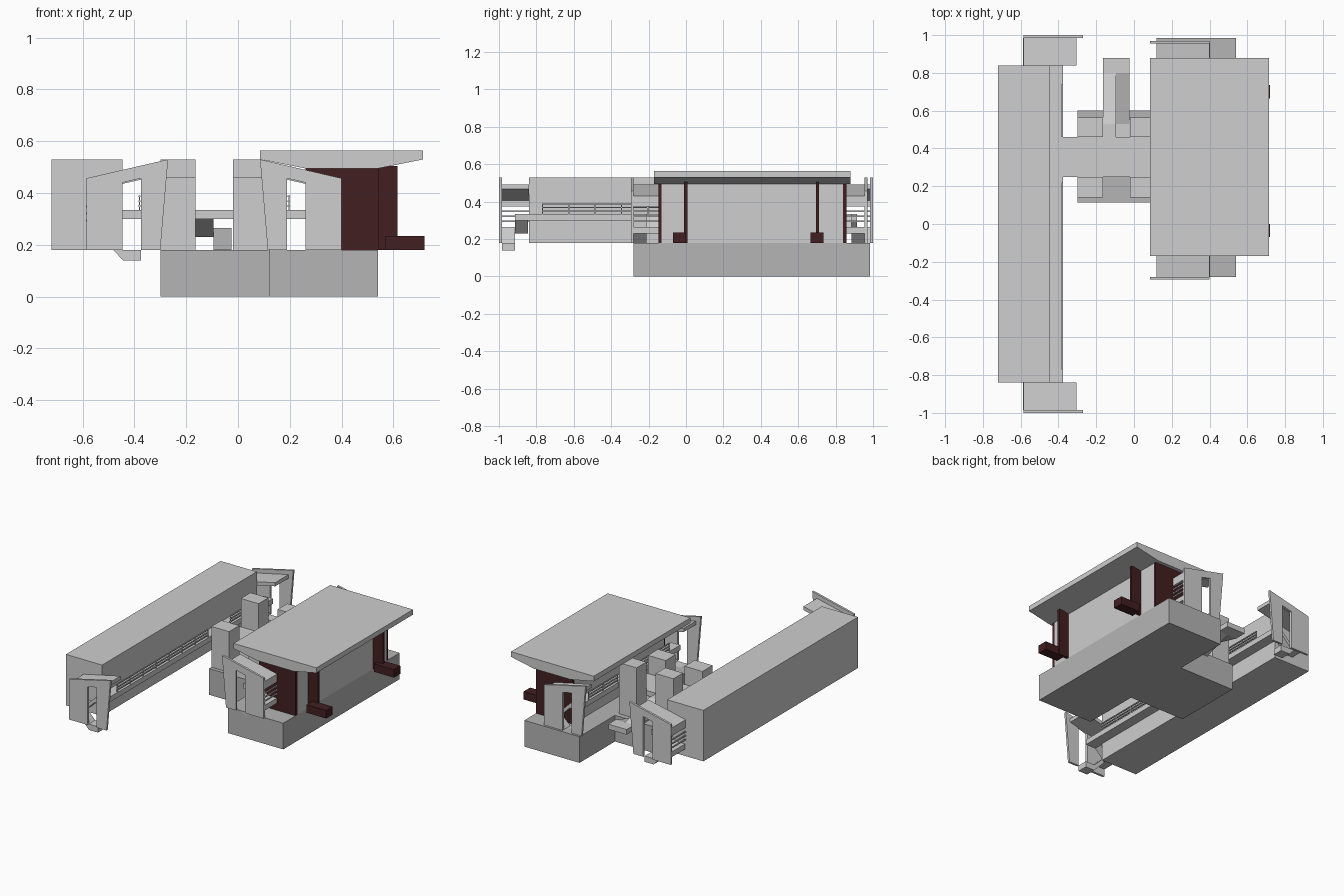
import bpy, bmesh

if "Cube" in bpy.data.objects:
    bpy.data.objects.remove(bpy.data.objects["Cube"])

def material(name, rgb):
    m = bpy.data.materials.new(name)
    m.diffuse_color = (*rgb, 1)
    m.use_nodes = True
    m.node_tree.nodes["Principled BSDF"].inputs["Base Color"].default_value = m.diffuse_color
    return m

LIGHT = material("light_concrete", (0.62, 0.62, 0.62))
GREY = material("podium_grey", (0.46, 0.46, 0.46))
BROWN = material("dark_brown", (0.055, 0.014, 0.015))

def prism(name, pts, axis, a, b, mat=LIGHT):
    """Extrude a profile: axis 'y' takes (x, z) points, axis 'x' (y, z), axis 'z' (x, y)."""
    def place(p, t):
        return {"y": (p[0], t, p[1]), "x": (t, p[0], p[1]), "z": (p[0], p[1], t)}[axis]
    bm = bmesh.new()
    lo = [bm.verts.new(place(p, a)) for p in pts]
    hi = [bm.verts.new(place(p, b)) for p in pts]
    n = len(pts)
    bm.faces.new(lo)
    bm.faces.new(hi)
    for i in range(n):
        j = (i + 1) % n
        bm.faces.new((lo[i], lo[j], hi[j], hi[i]))
    bmesh.ops.recalc_face_normals(bm, faces=bm.faces)
    me = bpy.data.meshes.new(name)
    bm.to_mesh(me)
    bm.free()
    me.materials.append(mat)
    ob = bpy.data.objects.new(name, me)
    bpy.context.collection.objects.link(ob)
    return ob

def box(name, x, y, z, mat=LIGHT):
    x = sorted(x)
    return prism(name, [(x[0], y[0]), (x[1], y[0]), (x[1], y[1]), (x[0], y[1])], "z", z[0], z[1], mat)

# The two wings face each other across this mirror plane
def same(x):
    return x

def across(x):
    return -0.185 - x

# L-shaped podium
prism("podium", [(0.12, -0.28), (0.54, -0.28), (0.54, 0.985), (0.12, 0.985),
                 (0.12, 0.60), (-0.30, 0.60), (-0.30, 0.115), (0.12, 0.115)], "z", 0, 0.18, GREY)

# Long plain wing
box("long_wing", (-0.72, -0.445), (-0.84, 0.84), (0.18, 0.53))

# Short wing with brown end walls
box("short_wing", (0.26, 0.54), (-0.13, 0.84), (0.18, 0.495))
for i, y in enumerate((-0.147, 0.84)):
    box(f"end_wall_{i}", (0.262, 0.542), (y, y + 0.017), (0.18, 0.494), BROWN)

# Wide roof with a bevelled underside
prism("wide_roof", [(0.085, 0.565), (0.715, 0.565), (0.715, 0.53), (0.54, 0.495),
                    (0.26, 0.495), (0.085, 0.53)], "y", -0.17, 0.88)

# Brown fins and seat-like blocks on the outer wall
for i, (fin, block) in enumerate((((-0.01, 0.008), (-0.07, 0.0)), ((0.695, 0.71), (0.665, 0.735)))):
    box(f"fin_{i}", (0.53, 0.615), fin, (0.18, 0.505), BROWN)
    box(f"block_{i}", (0.57, 0.72), block, (0.18, 0.235), BROWN)

# End stair profiles, drawn for the long wing
LOWER = [(-0.375, 0.18), (-0.445, 0.18), (-0.53, 0.265), (-0.585, 0.265),
         (-0.585, 0.23), (-0.53, 0.23), (-0.443, 0.14), (-0.375, 0.14)]
UPPER = [(-0.375, 0.335), (-0.445, 0.335), (-0.515, 0.265), (-0.585, 0.265),
         (-0.585, 0.23), (-0.52, 0.23), (-0.45, 0.30), (-0.375, 0.30)]
SCREEN = [(-0.585, 0.18), (-0.585, 0.457), (-0.27, 0.53), (-0.30, 0.18), (-0.375, 0.18),
          (-0.375, 0.457), (-0.445, 0.44), (-0.445, 0.18)]
CANOPY = [(-0.585, 0.405), (-0.585, 0.43), (-0.305, 0.492), (-0.305, 0.467)]

def stair_end(tag, fx, y_out, s, y_wall):
    """Stair tower: y_out is the outer face of the screen, s points to the building."""
    def shape(name, pts, a, b):
        prism(f"{tag}_{name}", [(fx(x), z) for x, z in pts], "y", a, b)
    inner = y_out + 0.015 * s
    shape("screen", SCREEN, y_out, inner)
    shape("canopy", CANOPY, inner, y_wall)
    shape("lower_flight", LOWER, inner, inner + 0.07 * s)
    shape("upper_flight", UPPER, inner + 0.07 * s, inner + 0.14 * s)
    ys = sorted((inner, y_wall))
    box(f"{tag}_beam", (fx(-0.585), fx(-0.57)), ys, (0.375, 0.405))
    for i in range(3):
        z = 0.29 + 0.027 * i
        box(f"{tag}_guard_{i}", (fx(-0.587), fx(-0.58)), ys, (z, z + 0.008))

stair_end("long_front", same, -1.0, 1, -0.84)
stair_end("long_back", same, 1.0, -1, 0.84)
stair_end("short_front", across, -0.295, 1, -0.147)
stair_end("short_back", across, 0.97, -1, 0.857)

# Galleries along both inner walls, and the bridge joining them
box("long_gallery", (-0.445, -0.375), (-0.845, 0.845), (0.30, 0.335))
box("short_gallery", (0.19, 0.26), (-0.147, 0.857), (0.30, 0.335))
box("bridge", (-0.375, 0.19), (0.25, 0.46), (0.30, 0.335))

# Gallery railings: three rails on thin posts
def railing(tag, fx, y0, y1):
    for i, z in enumerate((0.347, 0.365, 0.384)):
        box(f"{tag}_rail_{i}", (fx(-0.385), fx(-0.377)), (y0, y1), (z, z + 0.007))
    n = max(2, round((y1 - y0) / 0.15))
    for i in range(n + 1):
        y = y0 + (y1 - y0 - 0.006) * i / n
        box(f"{tag}_post_{i}", (fx(-0.383), fx(-0.379)), (y, y + 0.006), (0.335, 0.388))

railing("long_a", same, -0.77, 0.22)
railing("long_b", same, 0.46, 0.74)
railing("short_a", across, -0.10, 0.22)
railing("short_b", across, 0.46, 0.78)

# Four service towers flanking the bridge, the front pair lower
for side, x in (("left", (-0.30, -0.165)), ("right", (-0.02, 0.115))):
    box(f"front_tower_{side}", x, (0.14, 0.25), (0.18, 0.46))
    box(f"back_tower_{side}", x, (0.46, 0.565), (0.18, 0.53))

# Middle stair behind the bridge
prism("middle_lower_flight", [(0.46, 0.182), (0.53, 0.182), (0.80, 0.265), (0.88, 0.265),
                              (0.88, 0.23), (0.80, 0.23), (0.53, 0.14), (0.46, 0.14)], "x", -0.095, -0.025)
prism("middle_upper_flight", [(0.46, 0.335), (0.53, 0.335), (0.80, 0.265), (0.88, 0.265),
                              (0.88, 0.23), (0.80, 0.23), (0.53, 0.30), (0.46, 0.30)], "x", -0.165, -0.095)
